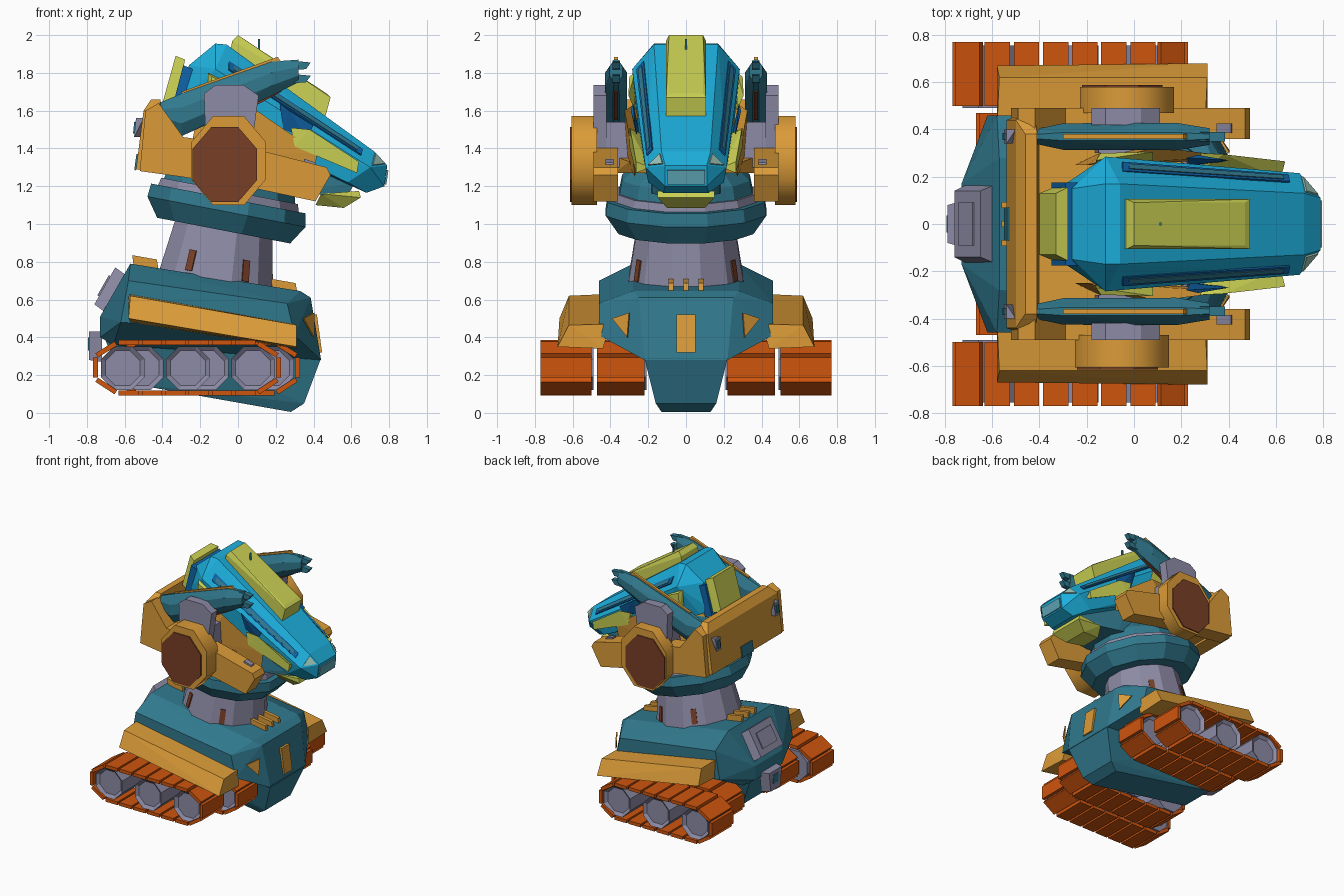
import bpy, bmesh, math
from mathutils import Vector

if "Cube" in bpy.data.objects:
    bpy.data.objects.remove(bpy.data.objects["Cube"])


def colour(name, r, g, b):
    m = bpy.data.materials.new(name)
    m.use_nodes = True
    m.diffuse_color = (r, g, b, 1)
    m.node_tree.nodes["Principled BSDF"].inputs["Base Color"].default_value = (r, g, b, 1)
    return m


TEAL = colour("dark teal", .03, .19, .27)
CYAN = colour("bright cyan", .012, .43, .72)
BLUE = colour("deep blue", .005, .13, .40)
LIME = colour("yellow green", .61, .65, .09)
ORANGE = colour("amber", .71, .33, .04)
GREY = colour("violet grey", .27, .26, .38)
BROWN = colour("brown", .19, .05, .02)
RUST = colour("rust orange", .62, .09, .004)
PALE = colour("pale glass", .33, .55, .47)
GLASS = colour("blue glass", .11, .37, .46)


def finish(name, bm, mat):
    bmesh.ops.recalc_face_normals(bm, faces=bm.faces)
    me = bpy.data.meshes.new(name)
    bm.to_mesh(me)
    bm.free()
    me.materials.append(mat)
    ob = bpy.data.objects.new(name, me)
    bpy.context.scene.collection.objects.link(ob)
    return ob


def skin(bm, rings):
    """Join equal rings of points into a capped solid."""
    rows = [[bm.verts.new(p) for p in ring] for ring in rings]
    n = len(rows[0])
    for a, b in zip(rows, rows[1:]):
        for i in range(n):
            bm.faces.new((a[i], a[(i + 1) % n], b[(i + 1) % n], b[i]))
    return bm.faces.new(rows[0]), bm.faces.new(rows[-1])


def hull(name, pts, mat, mode="centre"):
    """Faceted solid; 'centre' spans both sides, 'pair' makes a left and right copy."""
    bm = bmesh.new()
    mirrored = [(x, -y, z) for x, y, z in pts]
    for group in ([pts + mirrored] if mode == "centre" else [pts, mirrored]):
        verts = [bm.verts.new(p) for p in group]
        bmesh.ops.convex_hull(bm, input=verts)
        bmesh.ops.delete(bm, geom=[v for v in verts if v.is_valid and not v.link_faces], context='VERTS')
    bmesh.ops.dissolve_limit(bm, angle_limit=.03, verts=bm.verts, edges=bm.edges)
    return finish(name, bm, mat)


def prism(name, prof, y0, y1, mat, pair=True):
    """x-z profile pushed along y."""
    bm = bmesh.new()
    for s in ((1, -1) if pair else (1,)):
        skin(bm, [[(x, y * s, z) for x, z in prof] for y in (y0, y1)])
    return finish(name, bm, mat)


def leaning(h, x, y):
    """Point at height h on the leaning turret axis."""
    return (-.115 + .15 * h + x * .985, y, .705 + h - .19 * x)


def tower(name, rings, mat, n=12):
    bm = bmesh.new()
    angles = [math.tau * (i + .5) / n for i in range(n)]
    skin(bm, [[leaning(h, r * math.cos(a), r * math.sin(a)) for a in angles] for h, r in rings])
    return finish(name, bm, mat)


def plate(name, pts, mat, pair=True, t=.009):
    """Thin raised panel on a flat face."""
    bm = bmesh.new()
    for s in ((1, -1) if pair else (1,)):
        q = [Vector((x, y * s, z)) for x, y, z in pts]
        n = (q[1] - q[0]).cross(q[2] - q[0]).normalized() * t / 2
        skin(bm, [[p - n for p in q], [p + n for p in q]])
    return finish(name, bm, mat)


def on_quad(quad, u0, u1, v0, v1, lift):
    """Lifted rectangle inside the quad a-b (near edge) and d-c (far edge)."""
    a, b, c, d = map(Vector, quad)
    n = (d - a).cross(b - a).normalized() * lift
    at = lambda u, v: tuple(a.lerp(b, u).lerp(d.lerp(c, u), v) + n)
    return [at(u0, v0), at(u1, v0), at(u1, v1), at(u0, v1)]


def oval(cx, cz, rx, rz, n=8):
    return [(cx + rx * math.cos(math.tau * (i + .5) / n), cz + rz * math.sin(math.tau * (i + .5) / n))
            for i in range(n)]


# Lower body and keel
hull("lower_body", [(-.57, .28, .79), (.33, .28, .645), (-.58, .46, .70), (.26, .46, .58),
                    (-.62, .46, .48), (.30, .46, .41), (-.73, .17, .51), (-.73, .17, .40),
                    (.385, .25, .61), (.44, .22, .28), (-.66, .23, .36)], TEAL)
hull("keel", [(.44, .22, .29), (.35, .16, .05), (.28, .13, .005), (-.6, .14, .16),
              (-.7, .2, .38), (.3, .23, .34), (-.5, .23, .40)], TEAL)
hull("front_badge_plate", [(.40, .05, .52), (.418, .05, .52), (.43, .05, .32), (.445, .05, .32)], ORANGE)
plate("front_corner_panel", [(.40, .30, .53), (.345, .39, .50), (.40, .31, .40)], ORANGE)
hull("rear_hatch", [(-.76, .14, .575), (-.65, .14, .77), (-.58, .17, .72), (-.70, .17, .53)], GREY)
plate("rear_hatch_inset", [(-.741, .09, .62), (-.741, -.09, .62), (-.68, -.09, .727), (-.68, .09, .727)],
      GREY, pair=False)
hull("rear_tow_hook", [(-.79, .08, .43), (-.79, .06, .28), (-.72, .10, .43), (-.72, .08, .27)], GREY)
plate("tow_hook_socket", [(-.791, .035, .40), (-.791, -.035, .40), (-.791, -.03, .33), (-.791, .03, .33)],
      TEAL, pair=False, t=.004)

# Fenders
hull("fender", [(-.58, .40, .63), (-.57, .62, .62), (-.58, .67, .50), (-.57, .44, .48),
                (.30, .40, .47), (.31, .62, .465), (.31, .68, .35), (.31, .44, .34)], ORANGE, "pair")

# Tracks: six-link runs joined by short links round each end
for label, shift, y0, y1 in (("outer", 0, .50, .77), ("inner", .10, .22, .47)):
    top = [(-.64 + .74 * i / 6, .372) for i in range(7)]
    low = [(x, .105) for x, z in reversed(top)]
    path = top + [(.215, .30), (.215, .18)] + low + [(-.755, .18), (-.755, .30)]
    bm = bmesh.new()
    for i, p in enumerate(path):
        a, b = Vector(p), Vector(path[(i + 1) % len(path)])
        d = (b - a).normalized()
        n = Vector((-d.y, d.x)) * .013
        a, b = a + d * .008, b - d * .008
        for s in (1, -1):
            skin(bm, [[(q.x + shift, y * s, q.y) for q in (a - n, b - n, b + n, a + n)] for y in (y0, y1)])
    finish(label + "_track_links", bm, RUST)
    bm = bmesh.new()
    for cx in (-.61, -.265, .08):
        for s in (1, -1):
            caps = skin(bm, [[(x, y * s, z) for x, z in oval(cx + shift, .237, .125, .125)]
                             for y in (y0 - .01, y1 - .015)])
            bmesh.ops.recalc_face_normals(bm, faces=bm.faces)
            bmesh.ops.inset_region(bm, faces=[caps[1]], thickness=.025, depth=-.02)
    finish(label + "_track_wheels", bm, GREY)

# Turret neck, collar, slots and clips
tower("neck", [(-.03, .32), (.12, .295), (.30, .265)], GREY)
tower("collar", [(.26, .37), (.36, .44), (.43, .43)], TEAL)
tower("collar_ring", [(.40, .40), (.47, .38)], GREY)
tower("turret_base", [(.44, .37), (.54, .35), (.66, .22)], TEAL)
for deg in (60, 120):
    c, s = math.cos(math.radians(deg)), math.sin(math.radians(deg))
    plate("neck_slot", [leaning(h, r * c - t * s, r * s + t * c)
                        for h, r, t in ((.02, .304, -.02), (.02, .304, .02), (.13, .287, .02), (.13, .287, -.02))],
          BROWN)
for y in (-.08, 0, .08):
    for end, x, z in (("front", .245, .675), ("rear", -.49, .80)):
        prof = [(x - .07, z + .035), (x + .06, z + .012), (x + .07, z - .045), (x - .06, z - .04)]
        prism(end + "_clip", prof, y - .013, y + .013, ORANGE, pair=False)

# Shoulder frame: rear wall, floor and two arms
hull("rear_wall", [(-.54, .44, 1.29), (-.50, .44, 1.60), (-.46, .38, 1.66), (-.41, .38, 1.66),
                   (-.40, .48, 1.27), (-.42, .48, 1.58)], ORANGE)
hull("frame_floor", [(-.45, .38, 1.38), (-.45, .38, 1.29), (.0, .38, 1.36), (.0, .38, 1.27),
                     (.2, .30, 1.33), (.18, .28, 1.27)], ORANGE)
prism("shoulder_arm", [(-.52, 1.28), (-.49, 1.60), (-.42, 1.64), (-.29, 1.46), (.0, 1.42), (.47, 1.30),
                       (.49, 1.26), (.41, 1.12), (.08, 1.19), (-.3, 1.25)], .36, .49, ORANGE)
hull("cheek_guard", [(-.2, .25, 1.65), (.10, .325, 1.60), (.42, .285, 1.38), (.40, .27, 1.25),
                     (-.1, .32, 1.35), (-.25, .25, 1.4)], ORANGE, "pair")
prism("arm_tip_slot", [(.35, 1.345), (.41, 1.325), (.45, 1.22), (.34, 1.2)], .385, .425, GREY)
hull("rear_wall_port", [(-.55, .34, 1.46), (-.55, .40, 1.46), (-.54, .34, 1.56), (-.54, .40, 1.56),
                        (-.50, .34, 1.46), (-.50, .40, 1.56)], GREY, "pair")
plate("port_glass", [(-.551, .355, 1.48), (-.551, .385, 1.48), (-.545, .385, 1.54), (-.545, .355, 1.54)], TEAL)
plate("rear_wall_notch", [(-.545, .07, 1.285), (-.545, -.07, 1.285), (-.533, -.07, 1.37), (-.533, .07, 1.37)],
      TEAL, pair=False)

# Shoulder hubs with rounded rims, and gun brackets
for side, cx, y0, y1 in (("right", -.05, -.47, -.607), ("left", -.03, .47, .58)):
    hub = prism(side + "_shoulder_hub", oval(cx, 1.335, .215, .255), y0, y1, ORANGE, pair=False)
    hub.data.shade_smooth()
    hub.data.set_sharp_from_angle(angle=math.radians(60))
    prism(side + "_hub_cap", oval(cx - .02, 1.315, .185, .215), y1, y1 + math.copysign(.008, y1),
          BROWN, pair=False)
prism("gun_bracket", [(-.17, 1.4), (-.18, 1.69), (-.12, 1.735), (.03, 1.735), (.11, 1.68), (.07, 1.4)],
      .42, .49, GREY)
prism("gun_mount", [(-.17, 1.3), (-.15, 1.54), (.07, 1.54), (.07, 1.3)], .30, .44, GREY)

# Guns: narrow faceted blades with a forked muzzle, a top rail and a lower rail
gun = []
for x, lo, hi, w in ((-.42, 1.54, 1.64, .03), (-.30, 1.465, 1.69, .056), (.18, 1.68, 1.86, .058),
                     (.32, 1.75, 1.87, .035)):
    mid = (lo + hi) / 2
    gun += [(x, .37 + s * w * k, mid + (hi - lo) / 2 * f) for s in (1, -1)
            for k, f in ((1, .35), (1, -.4), (.3, 1), (.3, -1))]
hull("gun_body", gun, TEAL, "pair")
for z in (1.77, 1.84):
    prism("muzzle_prong", [(.28, z - .025), (.36, z - .02), (.385, z + .015), (.28, z + .025)],
          .35, .39, TEAL)
prism("gun_rail", [(-.30, 1.70), (.21, 1.885), (.23, 1.855), (-.29, 1.66)], .36, .38, ORANGE)
prism("gun_lower_rail", [(-.05, 1.60), (.22, 1.73), (.23, 1.70), (-.05, 1.55)], .36, .38, BROWN)

# Head
crown, brow = (-.12, .17, 1.955), (.72, .13, 1.385)
side_back, side_front, nose_tip = (-.12, .285, 1.82), (.70, .215, 1.30), (.79, .11, 1.31)
hull("head", [crown, brow, side_back, side_front, nose_tip, (-.06, .17, 1.95), (-.26, .15, 1.84),
              (-.32, .15, 1.65), (-.26, .19, 1.60), (.775, .11, 1.20), (.68, .12, 1.165),
              (.58, .20, 1.22), (.1, .25, 1.48), (-.15, .22, 1.55)], CYAN)
edge = (crown, side_back, side_front, brow)
plate("head_stripe", on_quad(edge, .42, .76, .08, .93, .012), BLUE)
plate("head_stripe_core", on_quad(edge, .50, .68, .11, .90, .016), TEAL)
eye_mid = (Vector(brow) + Vector(side_front) + Vector(nose_tip)) / 3
plate("eye", [tuple(eye_mid.lerp(Vector(p), .72) + Vector((.003, .002, .003)))
              for p in (brow, side_front, nose_tip)], PALE)
plate("visor", [(.792, .10, 1.285), (.792, -.10, 1.285), (.781, -.10, 1.21), (.781, .10, 1.21)],
      GLASS, pair=False)
hull("side_window", [(.22, .28, 1.64), (.27, .292, 1.60), (.40, .27, 1.52), (.36, .26, 1.46),
                     (.24, .25, 1.5)], BLUE, "pair")

# Yellow-green armour plates on the head
hull("top_plate", [(.0, .09, 2.0), (.47, .09, 1.69), (.49, .105, 1.67), (.46, .105, 1.56),
                   (-.04, .105, 1.92), (-.03, .105, 1.97)], LIME)
hull("back_plate", [(-.33, .13, 1.89), (-.28, .155, 1.87), (-.40, .13, 1.64), (-.34, .155, 1.62)], LIME)
hull("back_plate_frame", [(-.29, .175, 1.84), (-.24, .175, 1.82), (-.35, .175, 1.61), (-.29, .175, 1.58)], BLUE)
hull("side_rear_plate", [(-.16, .27, 1.80), (-.14, .30, 1.78), (.08, .305, 1.68), (.08, .27, 1.60),
                         (-.15, .295, 1.66), (-.16, .25, 1.64)], LIME, "pair")
hull("cheek_plate", [(.28, .30, 1.51), (.38, .295, 1.50), (.64, .265, 1.33), (.63, .265, 1.27),
                     (.30, .30, 1.41), (.3, .24, 1.48), (.62, .19, 1.3)], LIME, "pair")
hull("chin_plate", [(.41, .08, 1.10), (.56, .10, 1.085), (.65, .15, 1.14), (.64, .15, 1.175),
                    (.44, .15, 1.16)], LIME)
hull("jaw", [(.2, .18, 1.42), (.62, .12, 1.22), (.58, .12, 1.15), (.3, .18, 1.16), (.0, .2, 1.2)], TEAL)
prism("antenna", [(.107, 1.90), (.117, 1.90), (.117, 1.98), (.107, 1.98)], -.006, .006, TEAL, pair=False)
